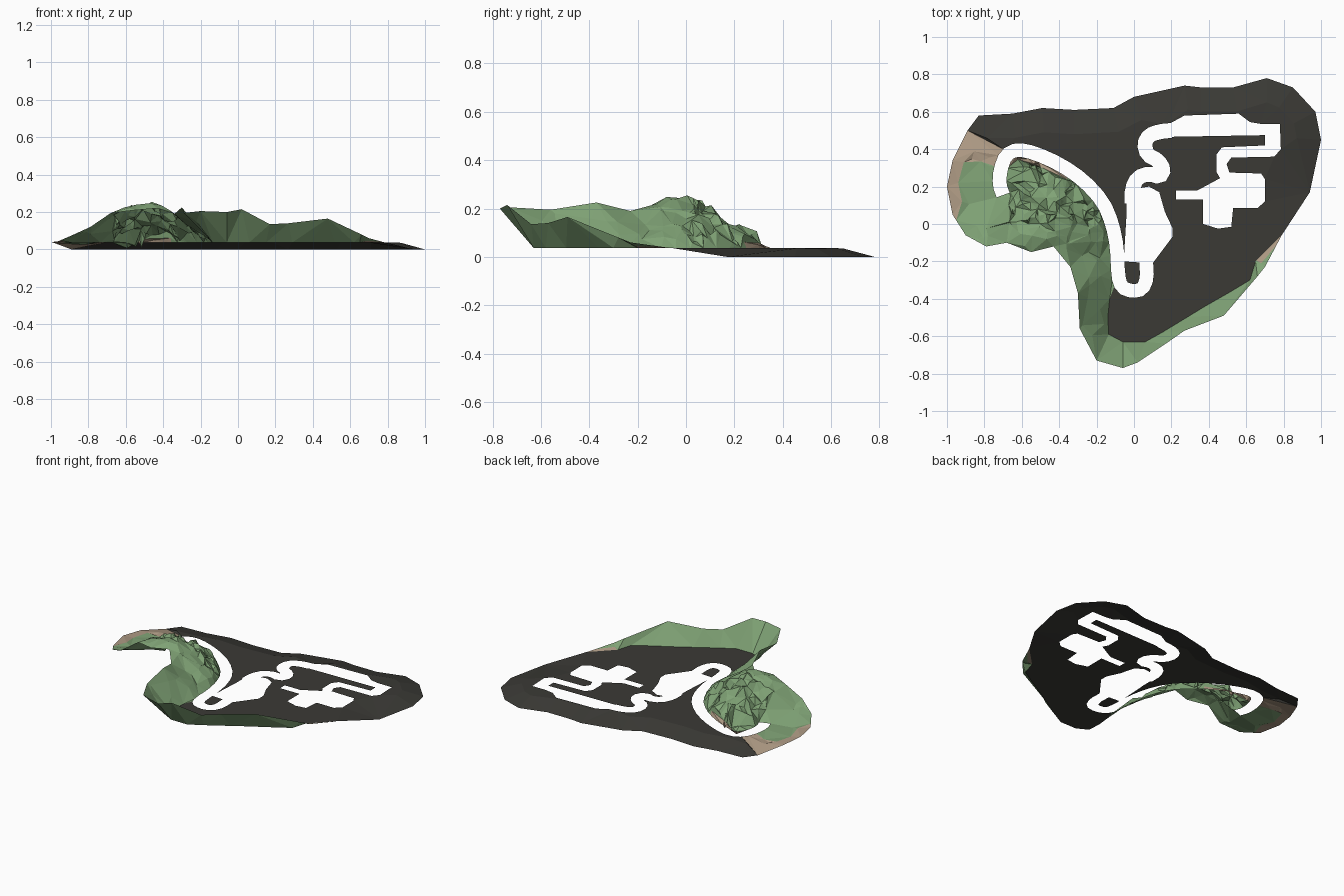
import bpy, random
from mathutils import Vector as V
from mathutils.geometry import delaunay_2d_cdt, intersect_point_line

if "Cube" in bpy.data.objects:
    bpy.data.objects.remove(bpy.data.objects["Cube"])

random.seed(4)
BASE, HALF = 0.037, 0.037


def material(name, rgb):
    m = bpy.data.materials.new(name)
    m.diffuse_color = (*rgb, 1)
    m.use_nodes = True
    m.node_tree.nodes["Principled BSDF"].inputs["Base Color"].default_value = m.diffuse_color
    return m


ASPHALT = material("dark_ground", (0.043, 0.042, 0.036))
GRASS = material("grass_green", (0.215, 0.365, 0.180))
SAND = material("sand", (0.43, 0.33, 0.235))


def pts(*c):
    """Pairs of hundredths to 2D points."""
    return [V((c[i] / 100, c[i + 1] / 100)) for i in range(0, len(c), 2)]


def smooth(line):
    out = [line[0]]
    for a, b in zip(line, line[1:]):
        out += [a.lerp(b, 0.25), a.lerp(b, 0.75)]
    return out + [line[-1]]


def offset(line, d):
    out = []
    for i, p in enumerate(line):
        t = (line[min(i + 1, len(line) - 1)] - line[max(i - 1, 0)]).normalized()
        out.append(p + V((-t.y, t.x)) * d)
    return out


def strip(line, half):
    l, r = offset(line, half), offset(line, -half)
    return [[l[i], l[i + 1], r[i + 1], r[i]] for i in range(len(line) - 1)]


def inside(p, poly):
    hit = False
    for a, b in zip(poly, poly[1:] + poly[:1]):
        if (a.y > p.y) != (b.y > p.y) and p.x < (b.x - a.x) * (p.y - a.y) / (b.y - a.y) + a.x:
            hit = not hit
    return hit


def nearest(p, line):
    """Distance to a polyline, with segment index and fraction."""
    best = (9, 0, 0)
    for i in range(len(line) - 1):
        q, t = intersect_point_line(p, line[i], line[i + 1])
        t = min(1, max(0, t))
        best = min(best, ((p - line[i].lerp(line[i + 1], t)).length, i, t))
    return best


# Track cut-outs: two winding roads and two wide paved areas
road_path = pts(-70, 15.5, -72, 21, -71.5, 29, -68.5, 37, -62.5, 40, -53, 38, -39.5, 32, -27, 23.5,
                -16.5, 12, -11.5, 0, -9, -13, -8.5, -28, -6.5, -34, -1, -36, 4.5, -35, 7, -29, 6.5, -20)
snake_path = pts(-1, 11, -1, 19, 2, 25, 8, 27, 14, 25, 16, 29, 13, 34, 7, 37, 5.5, 43, 8, 47.5, 14, 49.5, 20, 50)
plaza = pts(-4, 5, -5.5, -20, 2, -20.5, 10, -21, 20.5, -7, 20.5, -2, 16.5, 6.5, 13.5, 17, 8, 20, 2, 19, -4, 16)
circuit = pts(13, 46.5, 16, 52, 27, 58, 56, 59, 62, 54.5, 68, 53.5, 78, 53.5, 78.5, 40, 75, 36, 52, 35.5,
              49.5, 32, 51, 27.5, 68, 27, 70, 24, 70, 12, 66, 8.5, 53, 8.5, 52, -1.5, 45, -2.5, 37, 0,
              37, 13, 22.5, 13, 22.5, 18, 34, 18, 46, 24.5, 44, 28, 44, 37, 47, 41, 70, 42, 70, 47.5)
route = smooth(road_path)
holes = strip(route, HALF) + strip(smooth(snake_path), 0.04) + [plaza, circuit]

# Shared outlines
coast = pts(-89, 50, -83, 58, -65, 59, -49, 62, -32, 61, -11, 62, 0, 68, 27, 74, 36, 73, 53, 73,
            71, 78, 85, 73, 97, 60, 100, 45, 94, 17)
front_foot = pts(-13, -40, -14, -50, -13.5, -59, -6, -63, 6, -63, 15, -58, 29, -49.5, 38, -44, 52, -36,
                 62, -30, 65, -20, 79, -6)
rim_xyz = [(79, -6, 3.6), (70, -23, 6), (66, -28, 8), (48, -49, 16.5), (27, -57, 14), (17, -64, 13.5),
           (2, -74, 21.5), (-6, -77, 20), (-20, -73, 20.5), (-29, -56, 19.5), (-30, -37, 22.5),
           (-34, -23, 19), (-43, -12, 22), (-55, -15, 21), (-68, -10, 19.5), (-79, -12, 12),
           (-90, -6, 7), (-97, 5, 4), (-100, 20, 4), (-97, 34, 3), (-89, 50, 0)]
rim = [V((x / 100, y / 100)) for x, y, z in rim_xyz]
middle = [V((-0.67, 0.385))] + road_path[4:12]
sand_areas = [pts(-68, 46, -72, 30, -82, 33.5, -91, 33, -94, 22, -92, 12, -95, 2, -105, 0, -110, 20, -100, 60),
              pts(84, -2, 68, -21, 63, -18),
              pts(-69, 29, -62, 34.5, -50, 30.5, -36, 24, -34, 30, -60, 43)]


def ground_z(p):
    return BASE * min(1, nearest(p, coast)[0] / 0.13)


def hill_z(p):
    foot = min(max(0, nearest(p, route)[0] - HALF), nearest(p, front_foot)[0])
    d, i, f = nearest(p, rim)
    top = (rim_xyz[i][2] * (1 - f) + rim_xyz[i + 1][2] * f) / 100
    t = foot / (foot + d) if foot + d > 1e-5 else 1
    if d < 1e-4:
        t = 1
    hill = p.y > -0.15 and -0.69 < p.x < -0.1
    z = BASE + (top - BASE) * t ** (0.55 if hill else 1)
    if d > 0.01 and foot > 0.01:
        r2 = ((p.x + 0.53) / 0.16) ** 2 + ((p.y - 0.01) / 0.14) ** 2
        z += 0.07 * 2.718 ** -r2
        z += random.uniform(-1, 1) * (0.024 if hill and p.y > 0 else 0.006)
    return z


def terrain(name, outline, lines, loose, height, mats, pick):
    """Triangulate an outline, drop the track areas, lift each vertex."""
    verts, edges = [], []
    for poly in [outline] + holes + lines:
        s, n = len(verts), len(poly)
        verts += poly
        edges += [(s + i, s + (i + 1) % n) for i in range(n)]
    verts = verts + loose
    vs, _, fs, *_ = delaunay_2d_cdt(verts, edges, [], 0, 1e-5)
    keep = []
    for f in fs:
        c = sum((vs[i] for i in f), V((0, 0))) / len(f)
        if inside(c, outline) and not any(inside(c, h) for h in holes):
            keep.append((f, c))
    used = sorted({i for f, c in keep for i in f})
    index = {v: i for i, v in enumerate(used)}
    me = bpy.data.meshes.new(name)
    me.from_pydata([(*vs[i], height(vs[i])) for i in used], [], [[index[i] for i in f] for f, c in keep])
    for m in mats:
        me.materials.append(m)
    for poly, (f, c) in zip(me.polygons, keep):
        poly.material_index = pick(c)
    me.update()
    bpy.context.collection.objects.link(bpy.data.objects.new(name, me))


# Dark plain with a sloping shore
shelf = [p for p in offset(coast, -0.13)][1:-1]
terrain("track_ground", coast + front_foot[::-1] + middle[::-1], [], shelf, ground_z, [ASPHALT], lambda c: 0)

# Hills: rim wall, rocky mountain and the sandy headland
hill_outline = rim + middle + front_foot[:-1]
rocks = [V((random.uniform(-0.68, -0.15), random.uniform(0, 0.35))) for _ in range(190)]
rocks += [V((random.uniform(-0.66, -0.16), random.uniform(-0.14, 0))) for _ in range(30)]
rocks += [V((random.uniform(-0.95, -0.72), random.uniform(-0.08, 0.4))) for _ in range(14)]
rocks += [V((random.uniform(-0.28, -0.15), random.uniform(-0.7, -0.1))) for _ in range(12)]
terrain("hills", hill_outline, sand_areas, rocks, hill_z, [GRASS, SAND],
        lambda c: int(any(inside(c, a) for a in sand_areas)))
